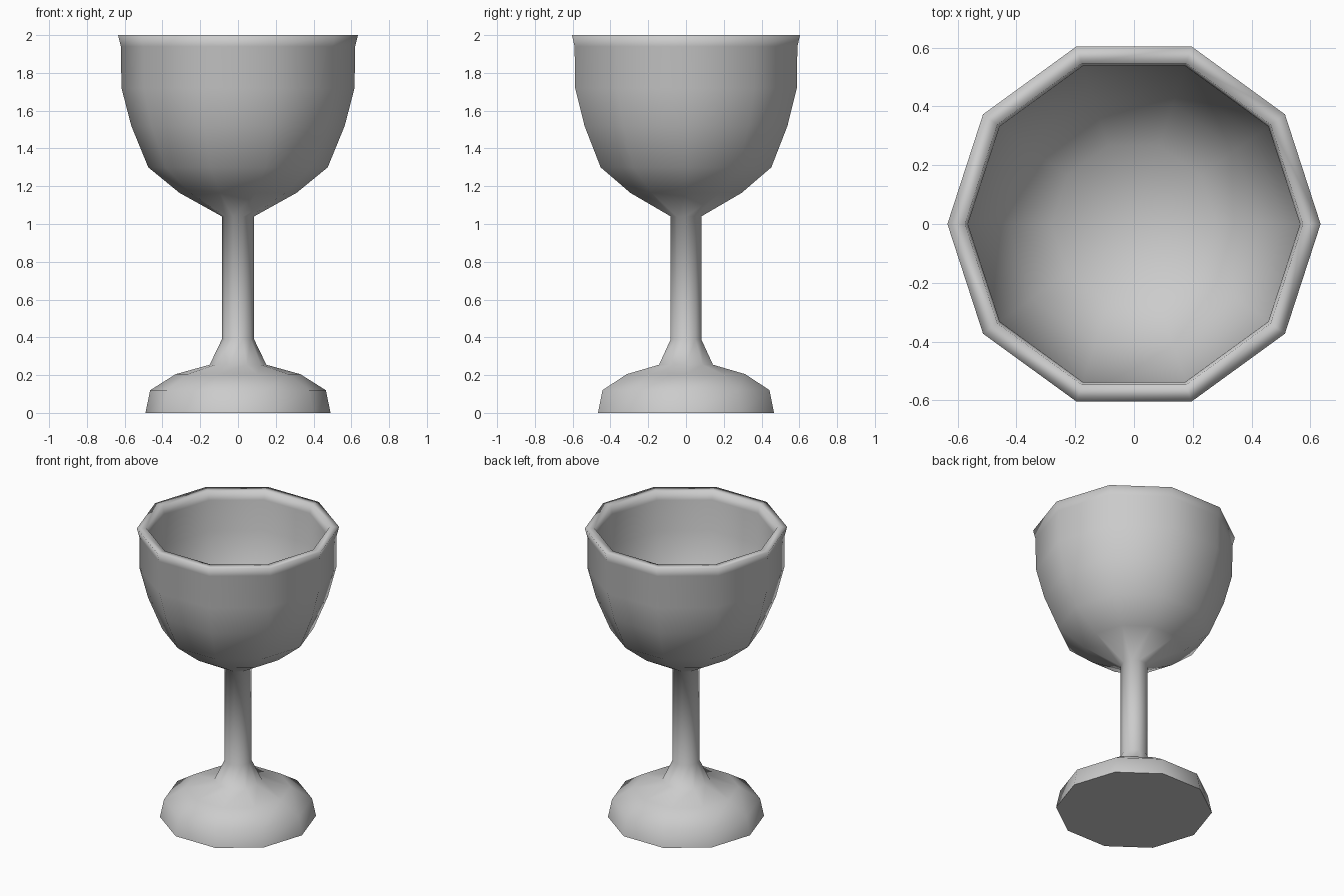
import bpy, bmesh, math

cube = bpy.data.objects.get("Cube")
if cube:
    bpy.data.objects.remove(cube)

SIDES = 10

# Single grey material
grey = bpy.data.materials.new("plain_grey")
grey.use_nodes = True
colour = (0.6, 0.6, 0.6, 1)
grey.diffuse_color = colour
grey.node_tree.nodes["Principled BSDF"].inputs["Base Color"].default_value = colour

# Profile as (radius, height): foot, stem, outer bowl, rim, inner bowl
foot = [(0.49, 0), (0.465, 0.12), (0.33, 0.205), (0.15, 0.255)]
stem = [(0.085, 0.39), (0.085, 1.04)]
outer = [(0.31, 1.165), (0.475, 1.30), (0.565, 1.52), (0.617, 1.72), (0.62, 1.94)]
rim = [(0.635, 2.0), (0.575, 2.0), (0.565, 1.94)]
inner = [(0.56, 1.73), (0.51, 1.54), (0.43, 1.35), (0.28, 1.22)]


def ring(bm, radius, z):
    angles = [2 * math.pi * i / SIDES for i in range(SIDES)]
    return [bm.verts.new((radius * math.cos(a), radius * math.sin(a), z)) for a in angles]


bm = bmesh.new()
rings = [ring(bm, r, z) for r, z in foot + stem + outer + rim + inner]

# Walls between neighbouring rings
for low, high in zip(rings, rings[1:]):
    for i in range(SIDES):
        j = (i + 1) % SIDES
        bm.faces.new((low[i], low[j], high[j], high[i]))

# Bowl floor as a shallow fan, and a flat underside
centre = bm.verts.new((0, 0, 1.15))
for i in range(SIDES):
    bm.faces.new((rings[-1][i], rings[-1][(i + 1) % SIDES], centre))
underside = bm.faces.new(rings[0][::-1])

# Smooth all over, except for the crisp edge under the foot
for face in bm.faces:
    face.smooth = True
underside.smooth = False
for edge in underside.edges:
    edge.smooth = False

mesh = bpy.data.meshes.new("goblet")
bm.to_mesh(mesh)
bm.free()
mesh.materials.append(grey)
goblet = bpy.data.objects.new("goblet", mesh)
bpy.context.collection.objects.link(goblet)
